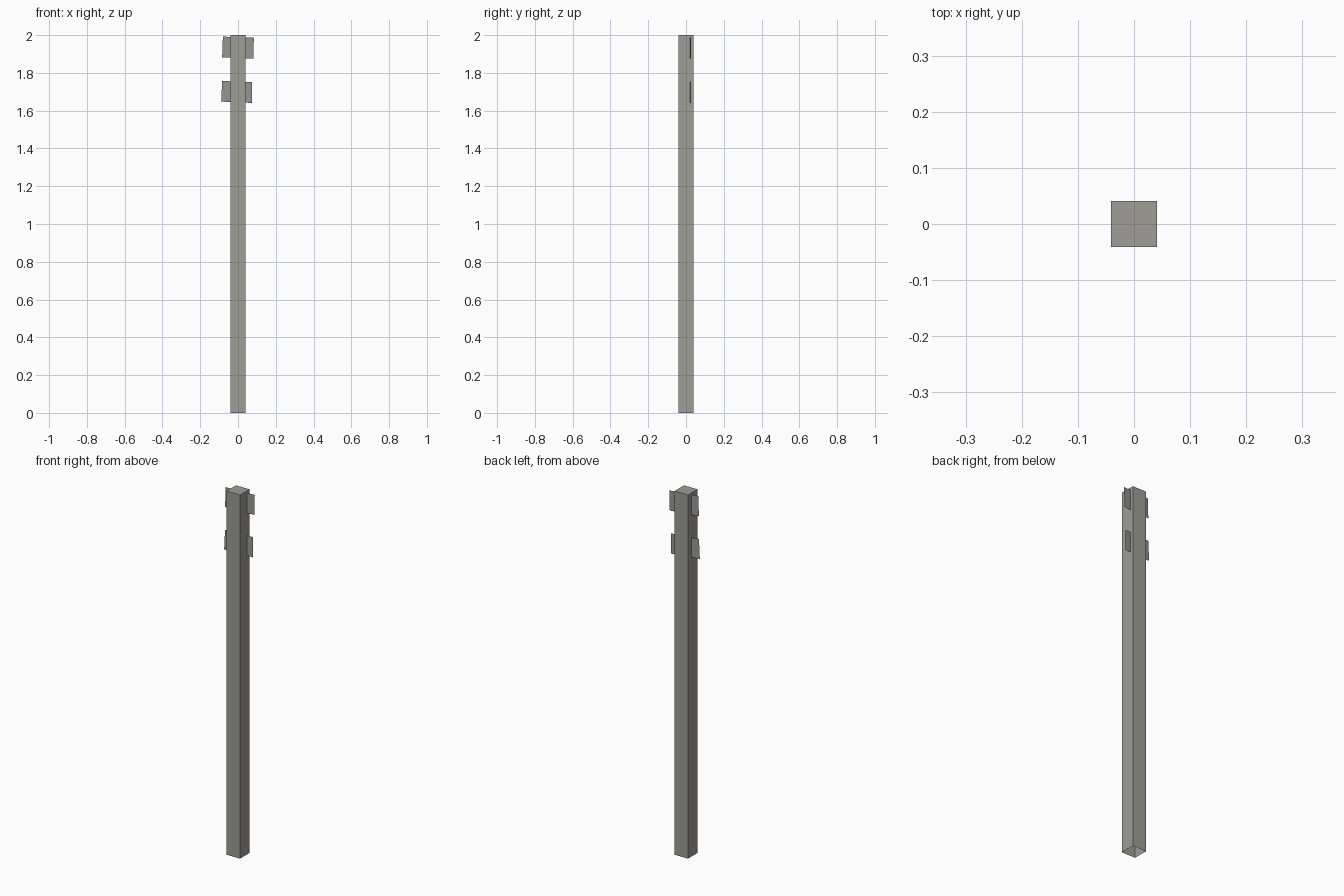
import bpy, bmesh

if "Cube" in bpy.data.objects:
    bpy.data.objects.remove(bpy.data.objects["Cube"])


def material(name, colour):
    m = bpy.data.materials.new(name)
    m.diffuse_color = (*colour, 1)
    m.use_nodes = True
    m.node_tree.nodes["Principled BSDF"].inputs["Base Color"].default_value = m.diffuse_color
    return m


def add_object(name, bm, mat):
    mesh = bpy.data.meshes.new(name)
    bm.to_mesh(mesh)
    bm.free()
    mesh.materials.append(mat)
    obj = bpy.data.objects.new(name, mesh)
    bpy.context.collection.objects.link(obj)
    return obj


post_grey = material("warm grey post", (0.342, 0.337, 0.305))
plate_grey = material("grey bracket", (0.314, 0.314, 0.300))

# Square post, open at the bottom
HALF, HEIGHT = 0.041, 2.0
bm = bmesh.new()
bmesh.ops.create_cube(bm, size=1)
for v in bm.verts:
    v.co = (v.co.x * 2 * HALF, v.co.y * 2 * HALF, (v.co.z + 0.5) * HEIGHT)
bottom = [f for f in bm.faces if f.normal.z < -0.5]
bmesh.ops.delete(bm, geom=bottom, context='FACES')
add_object("post", bm, post_grey)


# Thin, slightly turned bracket sheets passing through the post
def bracket(name, corners):
    bm = bmesh.new()
    bm.faces.new([bm.verts.new((x, 0.0165 + 0.11 * x, z)) for x, z in corners])
    add_object(name, bm, plate_grey)


bracket("upper_bracket", [(-0.084, 1.882), (0.081, 1.876), (0.084, 1.986), (-0.080, 1.992)])
bracket("lower_bracket", [(-0.089, 1.648), (0.075, 1.641), (0.075, 1.752), (-0.084, 1.757)])
